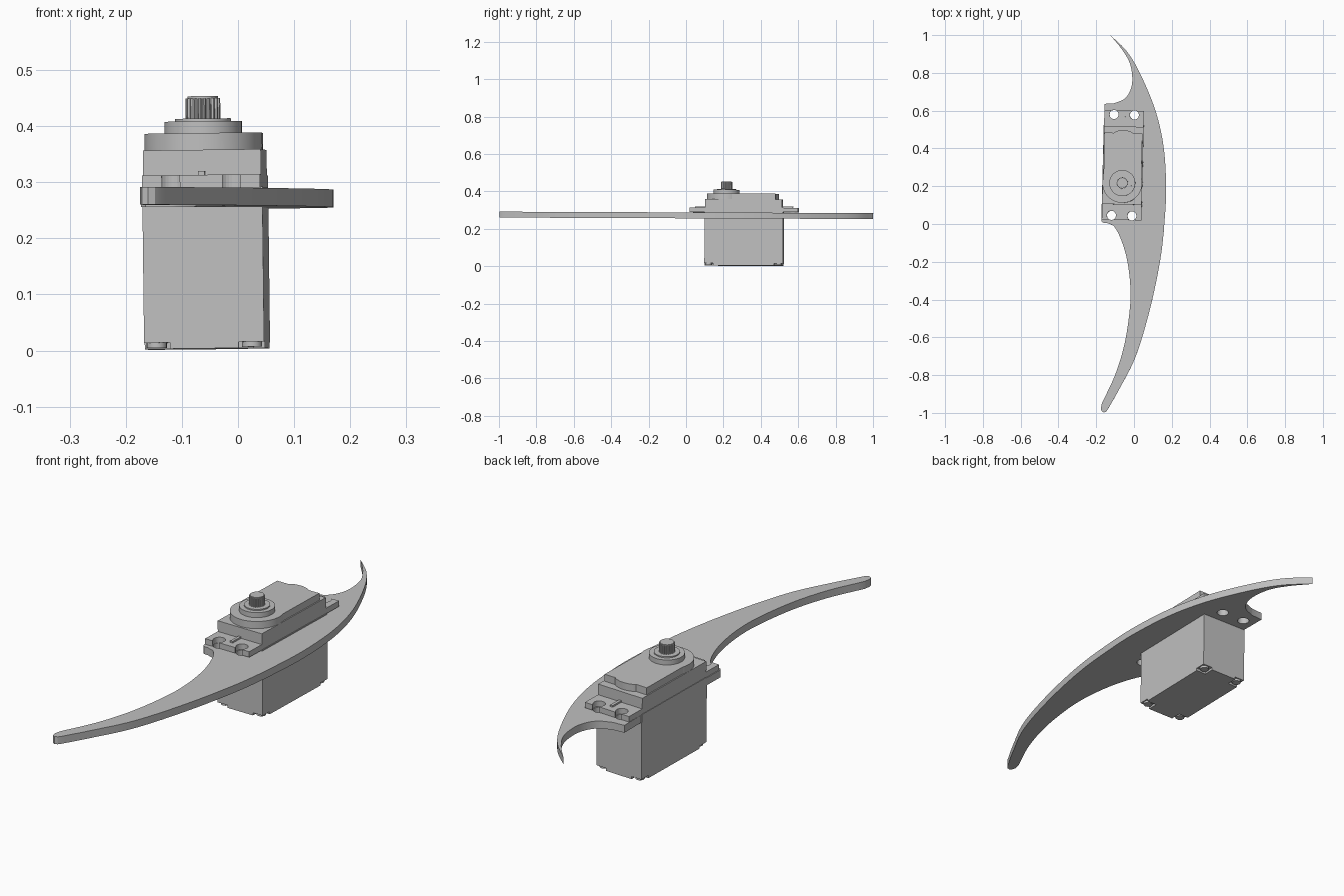
import bpy, bmesh, math
from mathutils import Matrix, Vector, Euler

if "Cube" in bpy.data.objects:
    bpy.data.objects.remove(bpy.data.objects["Cube"])

grey = bpy.data.materials.new("plain_grey")
grey.diffuse_color = (0.527, 0.527, 0.527, 1)
grey.use_nodes = True
grey.node_tree.nodes["Principled BSDF"].inputs["Base Color"].default_value = grey.diffuse_color

# Slightly turned placement of the motor, and slight pitch of the arm
SERVO = Matrix.Translation((-0.055, 0.31, 0)) @ Euler((-0.004, -0.012, -0.025)).to_matrix().to_4x4()
ARM = Euler((-0.004, 0, 0)).to_matrix().to_4x4()


def prism(name, pts, z0, z1, matrix=SERVO, smooth=False):
    """Extrude a flat outline from z0 to z1."""
    bm = bmesh.new()
    face = bm.faces.new([bm.verts.new((x, y, z0)) for x, y in pts])
    top = bmesh.ops.extrude_face_region(bm, geom=[face])["geom"]
    bmesh.ops.translate(bm, vec=(0, 0, z1 - z0),
                        verts=[v for v in top if isinstance(v, bmesh.types.BMVert)])
    bmesh.ops.recalc_face_normals(bm, faces=bm.faces)
    bm.transform(matrix)
    mesh = bpy.data.meshes.new(name)
    bm.to_mesh(mesh)
    bm.free()
    mesh.materials.append(grey)
    ob = bpy.data.objects.new(name, mesh)
    bpy.context.collection.objects.link(ob)
    if smooth:
        select(ob)
        bpy.ops.object.shade_smooth_by_angle(angle=math.radians(30))
    return ob


def select(ob):
    bpy.ops.object.select_all(action='DESELECT')
    ob.select_set(True)
    bpy.context.view_layer.objects.active = ob


def rect(x0, x1, y0, y1):
    return [(x0, y0), (x1, y0), (x1, y1), (x0, y1)]


def circle(cx, cy, r, n=40):
    return [(cx + r * math.cos(2 * math.pi * i / n), cy + r * math.sin(2 * math.pi * i / n))
            for i in range(n)]


def cut(ob, cutter):
    select(ob)
    mod = ob.modifiers.new("cut", 'BOOLEAN')
    mod.operation, mod.solver, mod.object = 'DIFFERENCE', 'EXACT', cutter
    bpy.ops.object.modifier_apply(modifier=mod.name)
    bpy.data.objects.remove(cutter)


def spline(pts, steps=6):
    """Smooth curve through the points."""
    p = [Vector(a) for a in pts]
    p = [2 * p[0] - p[1]] + p + [2 * p[-1] - p[-2]]
    out = []
    for a, b, c, d in zip(p, p[1:], p[2:], p[3:]):
        for i in range(steps):
            t = i / steps
            v = 0.5 * (2 * b + (c - a) * t + (2 * a - 5 * b + 4 * c - d) * t * t
                       + (3 * b - a - 3 * c + d) * t ** 3)
            out.append((v.x, v.y))
    return out + [tuple(pts[-1])]


# Curved arm: outer sweep, blunt end, inner sweep, motor notch, hooked tip
outer = spline([(-0.127, 1.0), (-0.04, 0.915), (0.03, 0.8), (0.11, 0.61), (0.155, 0.42),
                (0.17, 0.21), (0.163, 0.03), (0.14, -0.185), (0.085, -0.45),
                (0.01, -0.7), (-0.075, -0.87), (-0.14, -0.985)])
blunt = [(-0.148, -0.995), (-0.16, -0.999), (-0.171, -0.992), (-0.175, -0.975)]
inner = spline([(-0.17, -0.95), (-0.1, -0.8), (-0.05, -0.635), (-0.022, -0.45), (-0.02, -0.32),
                (-0.038, -0.185), (-0.07, -0.08), (-0.105, -0.015), (-0.14, 0.003)])
notch = [(-0.165, 0.006), (-0.173, 0.016), (-0.171, 0.105), (0.04, 0.105),
         (0.05, 0.515), (-0.157, 0.515), (-0.157, 0.635)]
hook = spline([(-0.105, 0.638), (-0.05, 0.662), (-0.018, 0.71), (-0.009, 0.77),
               (-0.022, 0.85), (-0.065, 0.925), (-0.127, 1.0)])[:-1]
arm = prism("curved_arm", outer + blunt + inner + notch + hook, 0.256, 0.2875, ARM)

# Motor case, lower and upper
W = 0.107
lower = prism("lower_case", rect(-W, W, -0.21, 0.21), 0.003, 0.29)
prism("upper_case", rect(-W + 0.002, W - 0.002, -0.208, 0.205), 0.29, 0.357)

# Corner recesses with screw heads under the case
for sx in (-1, 1):
    for sy in (-1, 1):
        x, y = sx * 0.085, sy * 0.188
        cut(lower, prism("recess", rect(x - 0.024, x + 0.024, y - 0.024, y + 0.024), -0.02, 0.014))
        prism("case_screw", circle(x, y, 0.018, 20), 0.005, 0.02, smooth=True)

# Mounting tabs with open screw holes and a centre rib
for sy, tag in ((-1, "front"), (1, "back")):
    tab = prism(tag + "_tab", rect(-0.105, 0.105, *sorted((sy * 0.2, sy * 0.29))), 0.2885, 0.312)
    for x in (-0.054, 0.054):
        y = sy * 0.267
        cut(tab, prism("hole", circle(x, y, 0.024, 28), 0.2, 0.4))
        cut(tab, prism("slot", rect(x - 0.016, x + 0.016, *sorted((y, sy * 0.32))), 0.2, 0.4))
        cut(arm, prism("hole", circle(x, y, 0.024, 28), 0.2, 0.4))
    prism(tag + "_tab_rib", rect(-0.006, 0.006, *sorted((sy * 0.2, sy * 0.262))), 0.31, 0.319)
select(arm)
bpy.ops.object.shade_smooth_by_angle(angle=math.radians(30))

# Raised gear cover with a wavy back edge, round collar around the shaft
SY = -0.095
wave = [(0.1 - 0.2 * i / 24, 0.17 + 0.016 * max(0, math.cos(math.pi * (i / 12 - 1))) ** 0.7)
        for i in range(25)]
prism("gear_cover", [(-0.1, SY), (0.1, SY)] + wave, 0.355, 0.387)
prism("shaft_collar", circle(0, SY, 0.105, 56), 0.355, 0.387, smooth=True)
prism("shaft_step", circle(0, SY, 0.069, 44), 0.386, 0.408, smooth=True)
prism("shaft_bearing", circle(0, SY, 0.05, 36), 0.407, 0.413, smooth=True)

# Toothed output shaft
teeth = [((0.031 if i % 4 < 2 else 0.0275) * math.cos(math.pi * i / 42),
          SY + (0.031 if i % 4 < 2 else 0.0275) * math.sin(math.pi * i / 42)) for i in range(84)]
prism("output_shaft", teeth, 0.41, 0.449)
prism("shaft_cap", circle(0, SY, 0.0275, 32), 0.448, 0.453, smooth=True)
